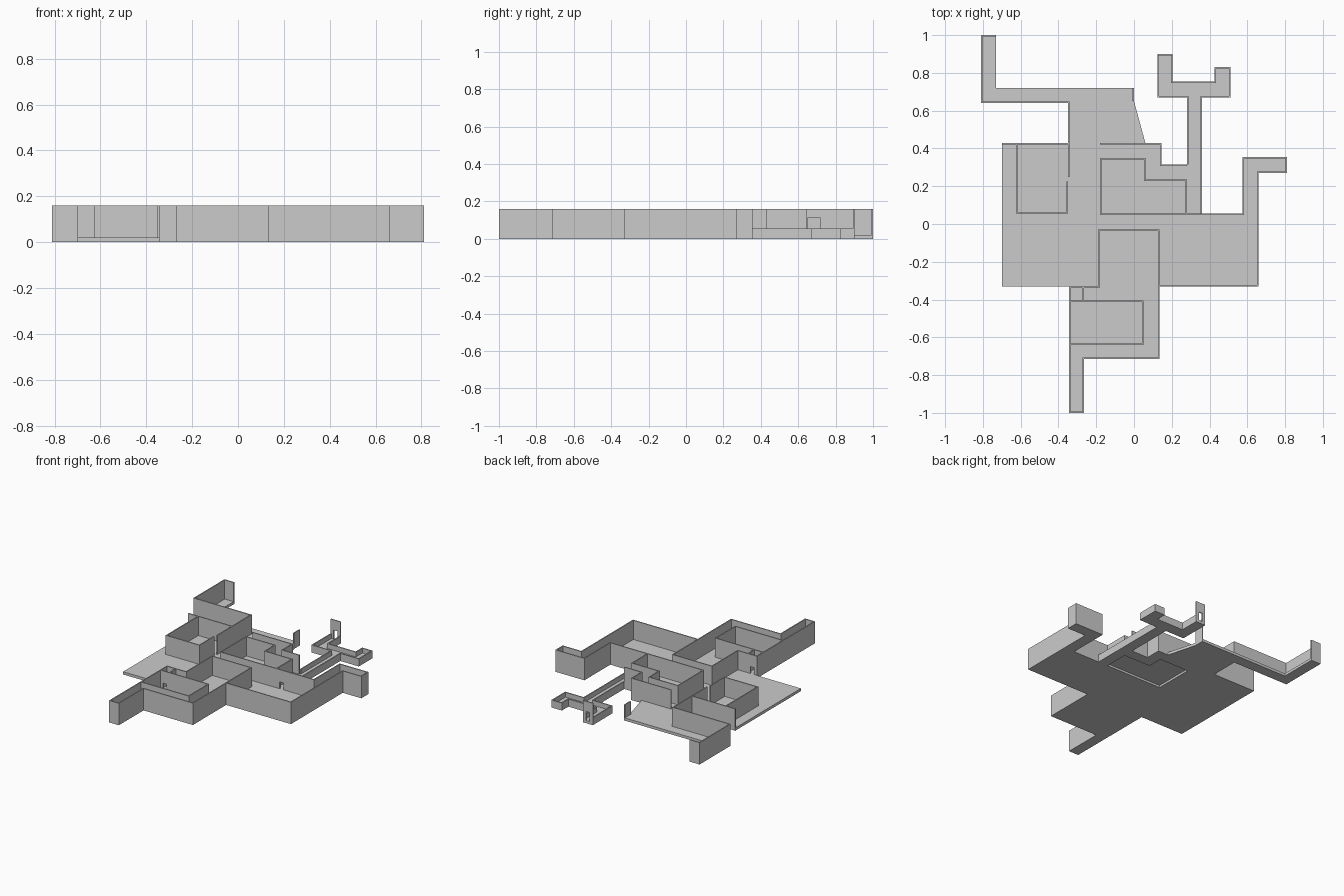
import bpy, bmesh
from mathutils import Vector

if "Cube" in bpy.data.objects:
    bpy.data.objects.remove(bpy.data.objects["Cube"])

T = 0.008          # wall thickness
FLOOR = 0.02       # slab height
TALL, LOW = 0.16, 0.055


def prism(name, pts, z0, z1):
    """Extrude a flat outline from z0 to z1."""
    bm = bmesh.new()
    face = bm.faces.new([bm.verts.new((x, y, z0)) for x, y in pts])
    ext = bmesh.ops.extrude_face_region(bm, geom=[face])
    bmesh.ops.translate(bm, vec=(0, 0, z1 - z0),
                        verts=[v for v in ext["geom"] if isinstance(v, bmesh.types.BMVert)])
    bmesh.ops.recalc_face_normals(bm, faces=bm.faces[:])
    me = bpy.data.meshes.new(name)
    bm.to_mesh(me)
    bm.free()
    ob = bpy.data.objects.new(name, me)
    bpy.context.collection.objects.link(ob)
    return ob


def wall(name, path, top=TALL):
    """Thin mitred wall along a right-angled path, thickened to its left."""
    p = [Vector(q) for q in path]
    normals = []
    for a, b in zip(p, p[1:]):
        d = (b - a).normalized()
        normals.append(Vector((-d.y, d.x)))
    inner = []
    for i, q in enumerate(p):
        n = normals[max(i - 1, 0)].copy()
        if 0 < i < len(p) - 1 and abs(n.dot(normals[i])) < 0.5:
            n += normals[i]
        inner.append(q + n * T)
    return prism(name, p + inner[::-1], FLOOR, top)


def rect(x0, x1, y0, y1):
    return [(x0, y0), (x1, y0), (x1, y1), (x0, y1)]


def cut(target, name, pts, z0, z1):
    """Subtract a hidden prism from the target."""
    c = prism(name, pts, z0, z1)
    c.hide_render = True
    c.hide_viewport = True
    c.display_type = 'WIRE'
    m = target.modifiers.new(name, 'BOOLEAN')
    m.operation = 'DIFFERENCE'
    m.object = c


def door(target, x, y, top=0.07):
    cut(target, target.name + "_door_cutter", rect(x - 0.015, x + 0.015, y - 0.03, y + 0.03), 0.0, top)


# Floor slab
floor = prism("floor", [
    (-.81, 1), (-.81, .64), (-.35, .64), (-.35, .43), (-.70, .43), (-.70, -.33),
    (-.345, -.33), (-.345, -1), (-.265, -1), (-.265, -.715), (.135, -.715), (.135, -.33),
    (.66, -.33), (.66, .27), (.81, .27), (.81, .355), (.575, .355), (.575, .055),
    (.36, .055), (.36, .67), (.51, .67), (.51, .83), (.425, .83), (.425, .755),
    (.205, .755), (.205, .9), (.125, .9), (.125, .67), (.28, .67), (.28, .315),
    (.145, .315), (.145, .43), (.06, .43), (0, .65), (0, .72), (-.73, .72), (-.73, 1)], 0, FLOOR)

# Recess under the stepped room
step = [(.28, .055), (.28, .235), (.06, .235), (.06, .35), (-.18, .35), (-.18, .055)]
cut(floor, "recess_cutter", step, -0.02, 0.016)

# North-west passage and the side of the west room
wall("northwest_wall", [(-.73, 1), (-.81, 1), (-.81, .64), (-.35, .64), (-.35, .25)])
wall("west_back_wall", [(-.35, .43), (-.70, .43)])
wall("west_room_wall", [(-.625, .422), (-.625, .055), (-.35, .055), (-.35, .225)])
wall("north_post", [(0, .65), (0, .72)], 0.115)

# Stepped room and the passage around it
wall("stepped_room_wall", step)
wall("stepped_passage_wall", [(.28, .315), (.145, .315), (.145, .43), (-.18, .43)])

# East hall, ending in the long dividing wall
east = wall("east_wall", [(.135, -.33), (.66, -.33), (.66, .27), (.81, .27), (.81, .355),
                          (.575, .355), (.575, .055), (-.18, .055)])
door(east, .32, .055)

# Low branching passage with a tall doorway at its end
wall("branch_low_wall", [(.36, .055), (.36, .67), (.51, .67), (.51, .83), (.425, .83), (.425, .755),
                         (.205, .755), (.205, .892)], LOW)
wall("branch_low_wall_west", [(.125, .892), (.125, .67), (.28, .67), (.28, .315)], LOW)
end = wall("branch_doorway", [(.205, .9), (.125, .9)])
door(end, .165, .9, 0.085)

# South room, its passage and its inner chamber
south = wall("south_wall", [(.127, -.03), (-.19, -.03), (-.19, -.33), (-.345, -.33), (-.345, -1),
                            (-.265, -1), (-.265, -.715), (.127, -.715)])
door(south, -.305, -.33)
wall("south_east_wall", [(.135, -.715), (.135, -.03)])
chamber = wall("chamber_wall", [(-.337, -.64), (.05, -.64), (.05, -.405), (-.337, -.405)])
door(chamber, -.305, -.405)
wall("chamber_lobby_wall", [(-.265, -.405), (-.265, -.338)])
